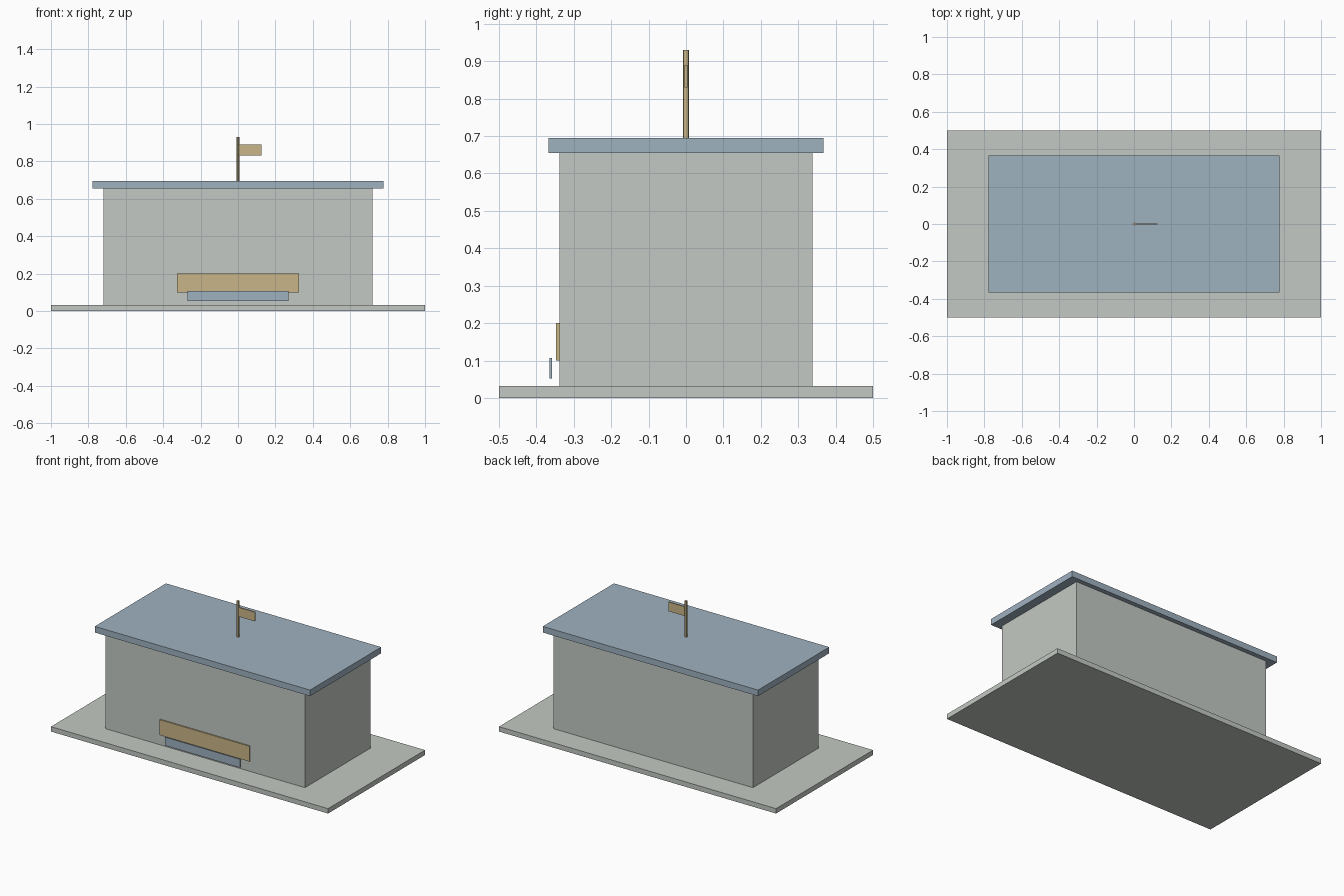
import bpy

if "Cube" in bpy.data.objects:
    bpy.data.objects.remove(bpy.data.objects["Cube"], do_unlink=True)


def srgb(c):
    c /= 255
    return c / 12.92 if c <= 0.04045 else ((c + 0.055) / 1.055) ** 2.4


def material(name, r, g, b):
    colour = (srgb(r), srgb(g), srgb(b), 1)
    m = bpy.data.materials.new(name)
    m.use_nodes = True
    m.diffuse_color = colour
    m.node_tree.nodes["Principled BSDF"].inputs["Base Color"].default_value = colour
    return m


grey = material("pale grey", 195, 201, 195)
blue = material("slate blue", 159, 178, 192)
tan = material("tan", 201, 182, 136)


def box(name, x, y, z, mat):
    """Box spanning the (low, high) pair on each axis."""
    spans = (x, y, z)
    bpy.ops.mesh.primitive_cube_add(size=1, location=[(a + b) / 2 for a, b in spans])
    ob = bpy.context.object
    ob.name = name
    ob.scale = [b - a for a, b in spans]
    bpy.ops.object.transform_apply(location=False, rotation=False, scale=True)
    ob.data.materials.append(mat)
    return ob


def both(v):
    return (-v, v)


# Ground slab, building body and overhanging flat roof
box("ground_slab", both(1.0), both(0.5), (0, 0.032), grey)
box("building_walls", both(0.72), both(0.338), (0.032, 0.655), grey)
box("roof_slab", both(0.777), both(0.367), (0.655, 0.695), blue)
box("ceiling_mount", both(0.016), both(0.016), (0.638, 0.655), blue)

# Front sign board and the lower panel standing off the wall
box("sign_board", both(0.325), (-0.347, -0.338), (0.1, 0.2), tan)
box("lower_panel", both(0.27), (-0.365, -0.358), (0.052, 0.107), blue)

# Flagpole with a flag on the left side
bpy.ops.mesh.primitive_cylinder_add(vertices=12, radius=0.0075, depth=0.235,
                                    location=(0, 0, 0.8125))
pole = bpy.context.object
pole.name = "flagpole"
pole.data.materials.append(tan)
bpy.ops.object.shade_smooth_by_angle()
box("flag", (0.004, 0.125), both(0.004), (0.83, 0.89), tan)
